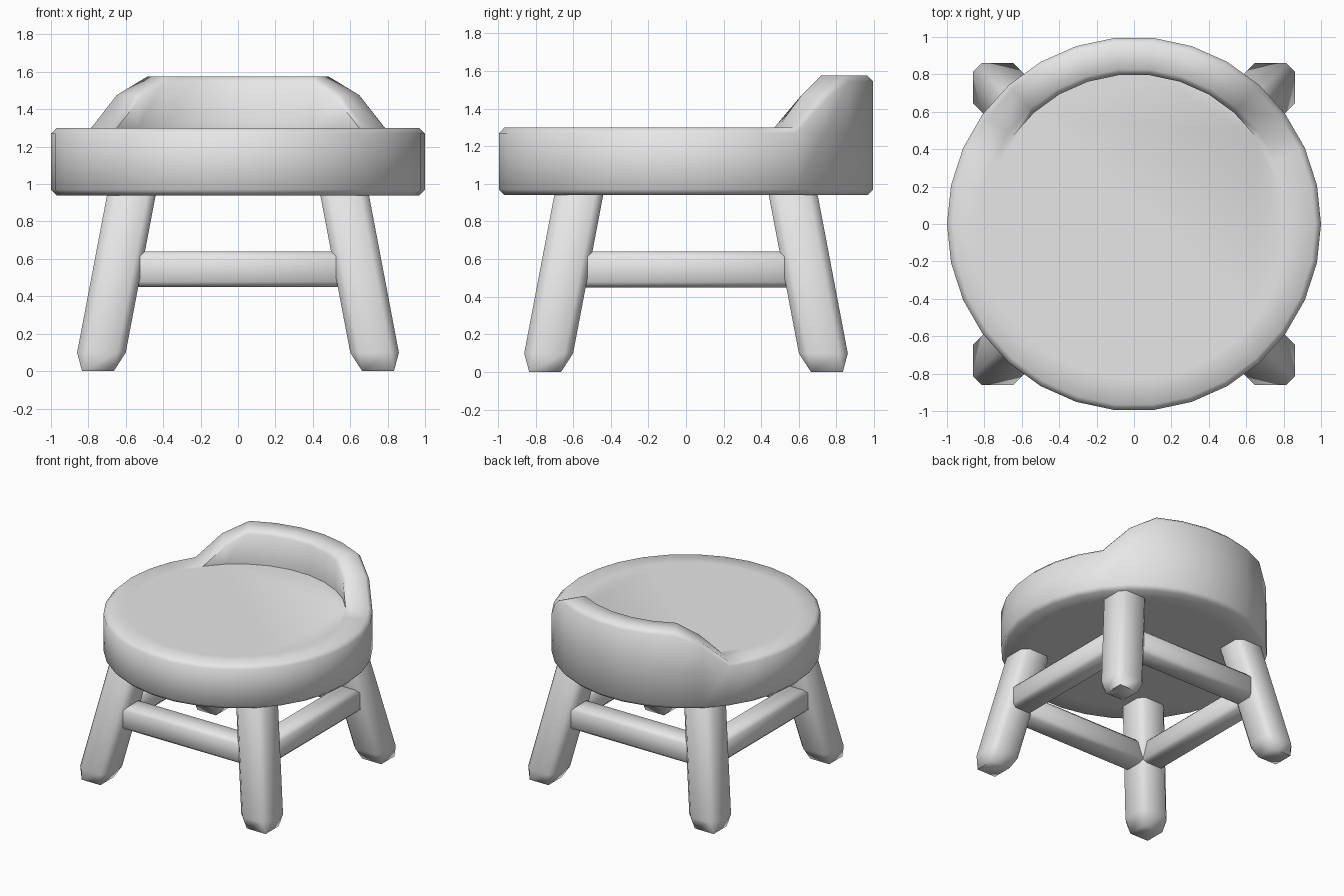
import bpy, bmesh, math
from mathutils import Matrix

if "Cube" in bpy.data.objects:
    bpy.data.objects.remove(bpy.data.objects["Cube"])

grey = bpy.data.materials.new("plain_grey")
grey.diffuse_color = (0.8, 0.8, 0.8, 1)
grey.use_nodes = True
grey.node_tree.nodes["Principled BSDF"].inputs["Base Color"].default_value = grey.diffuse_color


def finish(bm, name):
    bmesh.ops.recalc_face_normals(bm, faces=bm.faces)
    mesh = bpy.data.meshes.new(name)
    bm.to_mesh(mesh)
    bm.free()
    mesh.materials.append(grey)
    obj = bpy.data.objects.new(name, mesh)
    bpy.context.collection.objects.link(obj)
    bpy.ops.object.select_all(action='DESELECT')
    obj.select_set(True)
    bpy.context.view_layer.objects.active = obj
    bpy.ops.object.shade_smooth_by_angle(angle=math.radians(60))
    return obj


def chamfered_box(size, chamfer):
    bm = bmesh.new()
    bmesh.ops.create_cube(bm, size=1, matrix=Matrix.Diagonal((*size, 1)))
    bmesh.ops.bevel(bm, geom=bm.edges[:], offset=chamfer, segments=1,
                    profile=0.5, affect='EDGES')
    return bm


# Round seat with a low curved backrest rising from its rear rim
SIDES, LOW, SEAT, C = 30, 0.94, 1.30, 0.03


def rim_height(deg):
    away = abs(deg - 90)
    if away < 31:
        return 1.575
    if away < 43:
        return 1.475
    return SEAT


bm = bmesh.new()
rings = []
for i in range(SIDES):
    deg = i * 360 / SIDES
    a, top = math.radians(deg), rim_height(deg)
    profile = [(0.8, LOW), (1 - C, LOW), (1, LOW + C), (1, SEAT - C),
               (1, top - C), (1 - C, top), (0.8 + C, top),
               (0.8, max(SEAT, top - C)), (0.8, SEAT)]
    rings.append([bm.verts.new((r * math.cos(a), r * math.sin(a), z)) for r, z in profile])
for i in range(SIDES):
    p, q = rings[i], rings[(i + 1) % SIDES]
    for j in range(len(p) - 1):
        bm.faces.new((p[j], q[j], q[j + 1], p[j + 1]))
bm.faces.new([r[0] for r in reversed(rings)])
bm.faces.new([r[-1] for r in rings])
bmesh.ops.remove_doubles(bm, verts=bm.verts, dist=0.0005)
finish(bm, "seat_with_backrest")

# Splayed legs, chamfered and stretched so the feet taper
STRETCH, HEIGHT, SPLAY = 2.2, 1.06, 0.19
for sx, side in ((-1, "left"), (1, "right")):
    for sy, end in ((-1, "front"), (1, "back")):
        bm = chamfered_box((0.26, 0.26, HEIGHT / STRETCH), 0.045)
        for v in bm.verts:
            z = v.co.z * STRETCH + HEIGHT / 2
            centre = 0.749 - SPLAY * z
            v.co = (v.co.x + sx * centre, v.co.y + sy * centre, z)
        finish(bm, f"{end}_{side}_leg")

# Four rungs joining neighbouring legs
for k, side in enumerate(("front", "right", "back", "left")):
    bm = chamfered_box((1.2, 0.19, 0.19), 0.028)
    move = Matrix.Rotation(k * math.pi / 2, 4, 'Z') @ Matrix.Translation((0, -0.645, 0.545))
    bmesh.ops.transform(bm, matrix=move, verts=bm.verts)
    finish(bm, f"{side}_rung")
